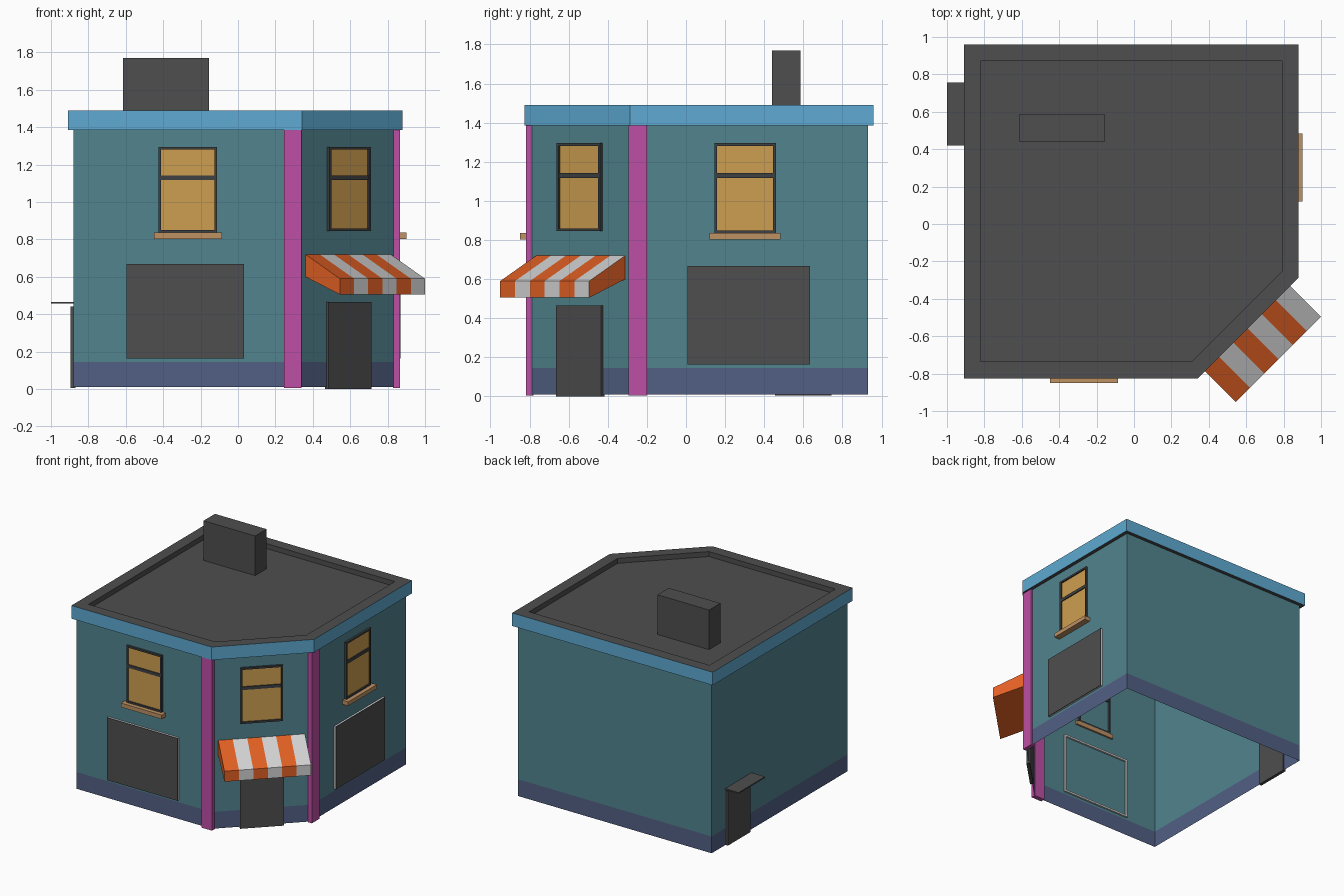
import bpy
import bmesh
from mathutils import Vector

cube = bpy.data.objects.get("Cube")
if cube:
    bpy.data.objects.remove(cube, do_unlink=True)


def material(name, *srgb):
    color = [(c / 255 / 12.92 if c < 11 else ((c / 255 + 0.055) / 1.055) ** 2.4) for c in srgb] + [1]
    mat = bpy.data.materials.new(name)
    mat.use_nodes = True
    mat.diffuse_color = color
    mat.node_tree.nodes["Principled BSDF"].inputs["Base Color"].default_value = color
    return mat


TEAL = material("teal wall", 82, 132, 143)
BLUE = material("sky blue trim", 94, 170, 210)
GREY = material("dark grey", 78, 78, 78)
PINK = material("magenta", 190, 79, 165)
BASE = material("slate blue", 81, 96, 133)
GLASS = material("amber glass", 206, 159, 80)
SILL = material("tan", 190, 145, 100)
ORANGE = material("orange", 226, 96, 36)
WHITE = material("off white", 212, 212, 212)
FRAME = material("charcoal frame", 62, 64, 66)


def finish(name, bm, *mats, recalc=True):
    if recalc:
        bmesh.ops.recalc_face_normals(bm, faces=bm.faces)
    mesh = bpy.data.meshes.new(name)
    bm.to_mesh(mesh)
    bm.free()
    for mat in mats:
        mesh.materials.append(mat)
    obj = bpy.data.objects.new(name, mesh)
    bpy.context.collection.objects.link(obj)
    return obj


class Wall:
    """A wall plane: u runs along it, d points outwards, z is up."""

    def __init__(self, origin, along, out):
        self.o = Vector((*origin, 0))
        self.t = Vector((*along, 0)).normalized()
        self.n = Vector((*out, 0)).normalized()

    def point(self, u, d, z):
        return self.o + self.t * u + self.n * d + Vector((0, 0, z))

    def box(self, name, us, zs, ds, mat):
        bm = bmesh.new()
        bmesh.ops.create_cube(bm, size=1)
        for v in bm.verts:
            v.co = self.point(us[v.co.x > 0], ds[v.co.y > 0], zs[v.co.z > 0])
        return finish(name, bm, mat)


front = Wall((0, -0.80), (1, 0), (0, -1))
side = Wall((0.85, 0), (0, 1), (1, 0))
corner = Wall((0.588, -0.539), (1, 1), (1, -1))
rear_side = Wall((-0.88, 0), (0, 1), (-1, 0))


def outline(x0, x1, y0, y1, cut):
    """Square plan with one corner cut off along x - y = cut."""
    return [(x0, y0), (cut + y0, y0), (x1, x1 - cut), (x1, y1), (x0, y1)]


def rings(bm, levels):
    """Stack outlines into loops and join them; returns loops and face bands."""
    loops = [[bm.verts.new((x, y, z)) for x, y in pts] for pts, z in levels]
    bands = []
    for a, b in zip(loops, loops[1:]):
        n = len(a)
        bands.append([bm.faces.new((a[i], a[(i + 1) % n], b[(i + 1) % n], b[i])) for i in range(n)])
    return loops, bands


# Hollow walls with a darker band along the ground
plan = outline(-0.88, 0.85, -0.80, 0.93, 1.127)
bm = bmesh.new()
_, bands = rings(bm, [(plan, 0.01), (plan, 0.145), (plan, 1.39)])
for f in bands[0]:
    f.material_index = 1
finish("walls", bm, TEAL, BASE, recalc=False)

# Roof slab with blue fascia and recessed deck
eave = outline(-0.91, 0.88, -0.825, 0.96, 1.167)
deck = outline(-0.82, 0.79, -0.735, 0.872, 1.045)
bm = bmesh.new()
loops, bands = rings(bm, [(eave, 1.385), (eave, 1.49), (deck, 1.49), (deck, 1.45)])
bm.faces.new(loops[-1])
bm.faces.new(loops[0])
for f in bands[0]:
    f.material_index = 1
finish("roof", bm, GREY, BLUE)

# Chimney
front.box("chimney", (-0.615, -0.155), (1.44, 1.77), (-1.385, -1.24), GREY)

# Pilasters either side of the cut corner
front.box("front_pilaster", (0.245, 0.34), (0.005, 1.385), (-0.02, 0.018), PINK)
side.box("side_pilaster", (-0.295, -0.20), (0.005, 1.385), (-0.02, 0.016), PINK)


def bar_frame(name, wall, us, zs, width, ds, mat):
    (u0, u1), (z0, z1) = us, zs
    wall.box(name + "_bottom", us, (z0, z0 + width), ds, mat)
    wall.box(name + "_top", us, (z1 - width, z1), ds, mat)
    for label, u in (("_jamb_a", u0), ("_jamb_b", u1 - width)):
        wall.box(name + label, (u, u + width), (z0 + width, z1 - width), ds, mat)


def window(name, wall, mid, bottom, sill=True):
    us = (mid - 0.157, mid + 0.157)
    bar_frame(name + "_frame", wall, us, (bottom, 1.295), 0.014, (-0.015, 0.017), FRAME)
    wall.box(name + "_rail", (us[0] + 0.01, us[1] - 0.01), (1.117, 1.142), (-0.012, 0.014), FRAME)
    wall.box(name + "_pane", (us[0] + 0.01, us[1] - 0.01), (bottom + 0.01, 1.285), (0, 0.006), GLASS)
    if sill:
        wall.box(name + "_sill", (mid - 0.182, mid + 0.182), (0.803, 0.836), (-0.015, 0.05), SILL)


def shop_panel(name, wall, us):
    zs = (0.163, 0.668)
    bar_frame(name + "_surround", wall, us, zs, 0.015, (-0.015, 0.014), WHITE)
    wall.box(name, us, zs, (0.012, 0.018), GREY)


# Upper windows and ground-floor panels
window("front_window", front, -0.268, 0.835)
window("side_window", side, 0.302, 0.835)
window("corner_window", corner, 0, 0.845, sill=False)
shop_panel("front_panel", front, (-0.595, 0.033))
shop_panel("side_panel", side, (0.008, 0.635))

# Doors
corner.box("corner_door", (-0.162, 0.162), (0, 0.466), (-0.01, 0.016), GREY)
rear_side.box("rear_door", (0.455, 0.745), (0.005, 0.44), (-0.01, 0.016), GREY)
rear_side.box("rear_canopy", (0.42, 0.757), (0.456, 0.466), (-0.01, 0.12), GREY)

# Striped awning over the corner door
stripes, half = 6, 0.322
profile = [(0, 0.60), (0, 0.72), (0.26, 0.59), (0.26, 0.505)]
bm = bmesh.new()
sections = [[bm.verts.new(corner.point(-half + 2 * half * i / stripes, d, z)) for d, z in profile]
            for i in range(stripes + 1)]
for i, (a, b) in enumerate(zip(sections, sections[1:])):
    for k in range(4):
        j = (k + 1) % 4
        f = bm.faces.new((a[k], a[j], b[j], b[k]))
        f.material_index = i % 2 if k in (1, 2) else 0
bm.faces.new(sections[0])
bm.faces.new(sections[-1])
finish("awning", bm, ORANGE, WHITE)
